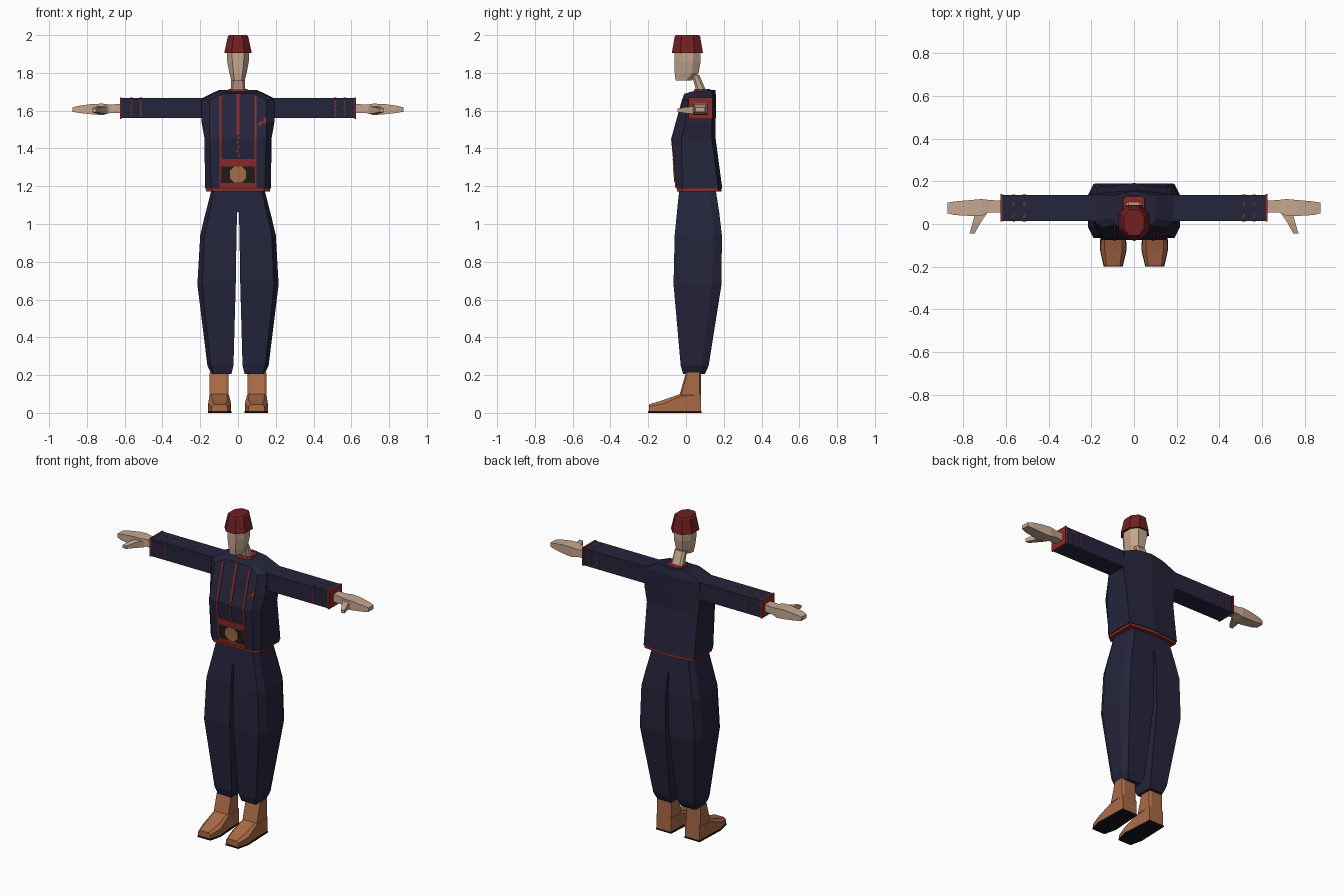
import bpy, bmesh, math
from mathutils import Matrix


def material(name, rgb):
    m = bpy.data.materials.new(name)
    m.diffuse_color = (*rgb, 1)
    return m


NAVY = material("navy cloth", (0.018, 0.018, 0.045))
RED = material("red trim", (0.27, 0.022, 0.022))
HAT = material("dark red felt", (0.17, 0.014, 0.016))
SKIN = material("skin", (0.56, 0.39, 0.28))
LEATHER = material("brown leather", (0.40, 0.145, 0.062))
BRONZE = material("bronze", (0.40, 0.17, 0.065))
BLACK = material("black leather", (0.014, 0.012, 0.013))
SOLE = material("dark sole", (0.008, 0.008, 0.015))


def finish(bm, name, mat):
    bmesh.ops.recalc_face_normals(bm, faces=bm.faces)
    me = bpy.data.meshes.new(name)
    bm.to_mesh(me)
    bm.free()
    me.materials.append(mat)
    ob = bpy.data.objects.new(name, me)
    bpy.context.collection.objects.link(ob)
    return ob


def add_loft(bm, rings):
    """Skin a list of equal-length point rings and cap both ends."""
    vs = [[bm.verts.new(p) for p in r] for r in rings]
    n = len(vs[0])
    for a, b in zip(vs, vs[1:]):
        for i in range(n):
            j = (i + 1) % n
            bm.faces.new((a[i], a[j], b[j], b[i]))
    bm.faces.new(vs[0][::-1])
    bm.faces.new(vs[-1])


def loft(name, rings, mat):
    bm = bmesh.new()
    add_loft(bm, rings)
    return finish(bm, name, mat)


def octo(z, x0, x1, y0, y1, cx, cy):
    """Horizontal rectangle with cut corners."""
    return [(x0 + cx, y0, z), (x1 - cx, y0, z), (x1, y0 + cy, z), (x1, y1 - cy, z),
            (x1 - cx, y1, z), (x0 + cx, y1, z), (x0, y1 - cy, z), (x0, y0 + cy, z)]


def box_x(s, x, y0, y1, z0, z1):
    """Rectangle across the arm direction."""
    return [(s * x, y0, z0), (s * x, y1, z0), (s * x, y1, z1), (s * x, y0, z1)]


def torso_ring(z, front, side, yf, ys, yb, zb=None, k=1.0):
    """Symmetric jacket section: flat front, cut corners, ridged back."""
    zb = z if zb is None else zb
    half = [(front, yf, z), (side, yf + ys, (z + zb) / 2), (side, yb - 0.02, zb)]
    ring = half + [(0, yb, zb)] + [(-x, y, w) for x, y, w in half[::-1]]
    return [(x * k, 0.06 + (y - 0.06) * k, w) for x, y, w in ring]


# Jacket and the red band below it
loft("jacket", [
    torso_ring(1.188, 0.142, 0.175, -0.05, 0.03, 0.192),
    torso_ring(1.45, 0.15, 0.177, -0.075, 0.05, 0.157),
    torso_ring(1.54, 0.15, 0.193, -0.05, 0.05, 0.157),
    torso_ring(1.655, 0.15, 0.193, -0.018, 0.03, 0.16, 1.665),
    torso_ring(1.69, 0.085, 0.10, -0.005, 0.03, 0.155, 1.71)], NAVY)
loft("waist_band", [torso_ring(z, 0.142, 0.175, -0.05, 0.03, 0.192, k=0.97)
                    for z in (1.172, 1.19)], RED)

FRONT = [(1.188, -0.05), (1.45, -0.075), (1.54, -0.05), (1.655, -0.018), (1.69, -0.005)]


def front_y(z):
    for (z0, y0), (z1, y1) in zip(FRONT, FRONT[1:]):
        if z <= z1:
            return y0 + (y1 - y0) * (z - z0) / (z1 - z0)
    return FRONT[-1][1]


def strip(bm, x0, x1, z0, z1, t=0.004):
    """Thin plate lying on the sloped jacket front."""
    zs = [z0] + [z for z, _ in FRONT if z0 < z < z1] + [z1]
    add_loft(bm, [[(x0, front_y(z) - t, z), (x1, front_y(z) - t, z),
                   (x1, front_y(z) + 0.004, z), (x0, front_y(z) + 0.004, z)] for z in zs])


# Jacket piping, centre placket and chest ornament
bm = bmesh.new()
for s in (-1, 1):
    strip(bm, s * 0.092 - 0.005, s * 0.092 + 0.005, 1.19, 1.678)
strip(bm, -0.007, 0.007, 1.47, 1.69)
for i in range(5):
    z = 1.355 + i * 0.023
    dx = 0.003 * (-1) ** i
    strip(bm, dx - 0.005, dx + 0.005, z, z + 0.015)
strip(bm, 0.105, 0.125, 1.522, 1.531)
strip(bm, 0.115, 0.148, 1.531, 1.543)
strip(bm, 0.135, 0.15, 1.543, 1.565)
finish(bm, "jacket_trim", RED)

# Belt and round buckle
bm = bmesh.new()
strip(bm, -0.09, 0.09, 1.215, 1.305)
finish(bm, "belt", BLACK)
bm = bmesh.new()
strip(bm, -0.09, 0.09, 1.305, 1.345, 0.006)
strip(bm, -0.09, 0.09, 1.19, 1.217, 0.006)
finish(bm, "belt_edges", RED)
buckle = []
for t in (-0.009, 0.002):
    pts = []
    for i in range(8):
        a = math.pi / 8 + i * math.pi / 4
        z = 1.262 + 0.047 * math.sin(a)
        pts.append((0.047 * math.cos(a), front_y(z) + t, z))
    buckle.append(pts)
loft("buckle", buckle, BRONZE)

# Neck, collar, head and hat
loft("collar", [octo(1.69, -0.055, 0.055, 0.035, 0.135, 0.015, 0.015),
                octo(1.714, -0.05, 0.05, 0.045, 0.13, 0.015, 0.015)], RED)
loft("neck", [octo(1.68, -0.045, 0.045, 0.055, 0.118, 0.015, 0.015),
              octo(1.72, -0.038, 0.038, 0.05, 0.1, 0.012, 0.012),
              octo(1.79, -0.036, 0.036, 0.03, 0.07, 0.012, 0.012)], SKIN)
loft("head", [octo(1.76, -0.036, 0.036, -0.056, 0.03, 0.017, 0.03),
              octo(1.80, -0.046, 0.046, -0.06, 0.067, 0.022, 0.035),
              octo(1.86, -0.057, 0.057, -0.062, 0.077, 0.027, 0.04),
              octo(1.915, -0.06, 0.06, -0.062, 0.078, 0.028, 0.04)], SKIN)
loft("hat", [octo(1.905, -0.073, 0.073, -0.075, 0.09, 0.04, 0.045),
             octo(1.992, -0.054, 0.054, -0.06, 0.075, 0.03, 0.036),
             octo(2.0, -0.048, 0.048, -0.054, 0.068, 0.027, 0.033)], HAT)


def leg_ring(s, z, xi, xo, yf, yb, c):
    return [(s * x, y, z) for x, y in (
        (xi, yf), (xo - c, yf), (xo, yf + 2 * c), (xo, yb - 2 * c), (xo - c, yb), (xi, yb))]


for s, side in ((1, "left"), (-1, "right")):
    # Baggy trouser leg
    loft(side + "_trouser_leg", [leg_ring(s, *r) for r in (
        (0.205, 0.035, 0.14, -0.015, 0.1, 0.012),
        (0.25, 0.024, 0.162, -0.028, 0.12, 0.018),
        (0.68, 0.012, 0.215, -0.066, 0.188, 0.025),
        (0.94, 0.008, 0.2, -0.06, 0.19, 0.022),
        (1.06, 0.005, 0.172, -0.048, 0.176, 0.02),
        (1.065, 0.0, 0.17, -0.048, 0.175, 0.02),
        (1.185, 0.0, 0.14, -0.035, 0.157, 0.015))], NAVY)

    # Ankle boot: low toe swept up into the shaft
    def foot(y, x0, x1, z0, z1, c):
        return [(s * x0, y, z0), (s * x1, y, z0), (s * x1, y, z1 - c),
                (s * (x1 - c), y, z1), (s * (x0 + c), y, z1), (s * x0, y, z1 - c)]
    loft(side + "_foot", [foot(-0.197, 0.055, 0.14, 0.008, 0.045, 0.012),
                          foot(-0.12, 0.036, 0.158, 0.008, 0.068, 0.02),
                          foot(-0.032, 0.046, 0.152, 0.008, 0.1, 0.012),
                          foot(0.08, 0.05, 0.15, 0.008, 0.1, 0.004)], LEATHER)
    loft(side + "_boot_shaft", [octo(z, *sorted((s * 0.05, s * 0.15)), y, 0.08, 0.012, 0.008)
                                for z, y in ((0.095, -0.034), (0.215, 0.0))], LEATHER)
    loft(side + "_sole", [[(s * x, y, z) for x, y in (
        (0.053, -0.2), (0.142, -0.2), (0.16, -0.12), (0.153, 0.082),
        (0.047, 0.082), (0.034, -0.12))] for z in (0, 0.009)], SOLE)

    # Sleeve, cuff and hand
    loft(side + "_sleeve", [box_x(s, x, 0.015, 0.137, 1.56, 1.667)
                            for x in (0.12, 0.618)], NAVY)
    loft(side + "_cuff", [box_x(s, x, 0.012, 0.14, 1.557, 1.67)
                          for x in (0.616, 0.626)], RED)
    loft(side + "_hand", [box_x(s, *r) for r in (
        (0.61, 0.055, 0.108, 1.588, 1.637),
        (0.68, 0.055, 0.113, 1.587, 1.632),
        (0.715, 0.038, 0.117, 1.577, 1.637),
        (0.77, 0.038, 0.112, 1.58, 1.636),
        (0.84, 0.042, 0.106, 1.588, 1.626),
        (0.875, 0.05, 0.1, 1.594, 1.618))], SKIN)
    loft(side + "_thumb", [[(s * x0, y, z0), (s * x1, y, z0), (s * x1, y, z1), (s * x0, y, z1)]
                           for y, x0, x1, z0, z1 in ((0.05, 0.69, 0.745, 1.582, 1.622),
                                                     (0.005, 0.72, 0.757, 1.586, 1.62),
                                                     (-0.045, 0.748, 0.772, 1.592, 1.61))], SKIN)

    # Zigzag stitching around the sleeve
    bm = bmesh.new()
    for x in (0.515, 0.565):
        w = 0.008 if x < 0.55 else 0.005
        for i in range(4):
            tilt = 0.4 * (-1) ** i
            z = 1.58 + i * 0.022
            for y in (0.015, 0.137):
                m = (Matrix.Translation((s * x, y, z)) @ Matrix.Rotation(tilt, 4, 'Y')
                     @ Matrix.Diagonal((w, 0.005, 0.02, 1)))
                bmesh.ops.create_cube(bm, size=1, matrix=m)
            if i % 2:
                m = (Matrix.Translation((s * x, 0.01 + i * 0.028, 1.667))
                     @ Matrix.Rotation(tilt, 4, 'Z') @ Matrix.Diagonal((w, 0.02, 0.004, 1)))
                bmesh.ops.create_cube(bm, size=1, matrix=m)
    finish(bm, side + "_sleeve_stitching", RED)
